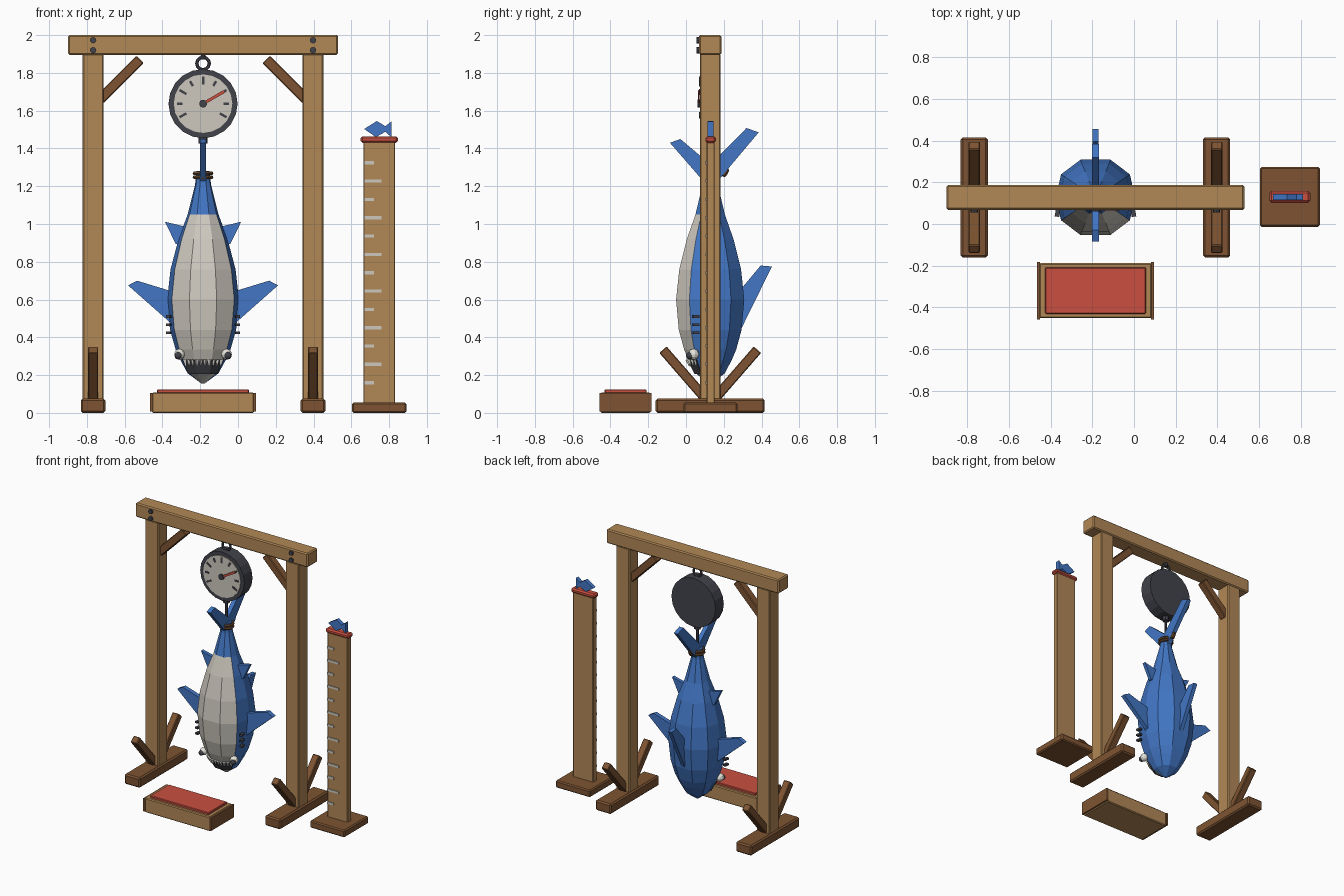
import bpy, bmesh, math
from mathutils import Vector, Matrix

if "Cube" in bpy.data.objects:
    bpy.data.objects.remove(bpy.data.objects["Cube"])

CX, CY = -0.185, 0.128      # centre of gallows and fish


def mat(name, r, g, b):
    m = bpy.data.materials.new(name)
    lin = [(c / 255 / 12.92) if c < 10 else ((c / 255 + 0.055) / 1.055) ** 2.4 for c in (r, g, b)]
    m.diffuse_color = (*lin, 1)
    m.use_nodes = True
    m.node_tree.nodes["Principled BSDF"].inputs["Base Color"].default_value = m.diffuse_color
    return m


WOOD = mat("light_wood", 178, 136, 86)
DARK = mat("dark_wood", 126, 84, 50)
BLUE = mat("fish_blue", 66, 118, 196)
PALE = mat("pale_grey", 206, 201, 191)
METAL = mat("dark_metal", 66, 67, 75)
RED = mat("red_paint", 202, 80, 64)
WHITE = mat("tooth_white", 232, 230, 222)
ROPE = mat("rope_brown", 104, 72, 46)


def finish(name, bm, *mats):
    bmesh.ops.recalc_face_normals(bm, faces=bm.faces)
    me = bpy.data.meshes.new(name)
    bm.to_mesh(me)
    bm.free()
    for m in mats:
        me.materials.append(m)
    ob = bpy.data.objects.new(name, me)
    bpy.context.collection.objects.link(ob)
    return ob


def box(name, c, size, m, bevel=0.0, rot=(0, 0, 0)):
    bm = bmesh.new()
    bmesh.ops.create_cube(bm, size=1)
    bmesh.ops.scale(bm, vec=size, verts=bm.verts)
    ob = finish(name, bm, m)
    ob.location, ob.rotation_euler = c, rot
    if bevel:
        b = ob.modifiers.new("bevel", "BEVEL")
        b.width, b.segments = bevel, 1
    return ob


def rod(name, p, q, r1, m, n=8, r2=None):
    p, q = Vector(p), Vector(q)
    d = q - p
    bm = bmesh.new()
    bmesh.ops.create_cone(bm, cap_ends=True, segments=n, radius1=r1,
                          radius2=r1 if r2 is None else r2, depth=d.length)
    ob = finish(name, bm, m)
    ob.location, ob.rotation_euler = (p + q) / 2, d.to_track_quat('Z', 'Y').to_euler()
    return ob


def plate(name, pts, axis, centre, thick, m):
    """Flat outline extruded along x (points y,z) or y (points x,z)."""
    bm = bmesh.new()
    sides = []
    for s in (-0.5, 0.5):
        k = centre + s * thick
        sides.append([bm.verts.new((k, a, b) if axis == 'x' else (a, k, b)) for a, b in pts])
    bm.faces.new(sides[0])
    bm.faces.new(sides[1])
    for i in range(len(pts)):
        j = (i + 1) % len(pts)
        bm.faces.new((sides[0][i], sides[0][j], sides[1][j], sides[1][i]))
    return finish(name, bm, m)


def ball(name, c, r, m):
    bm = bmesh.new()
    bmesh.ops.create_uvsphere(bm, u_segments=10, v_segments=6, radius=r)
    ob = finish(name, bm, m)
    ob.location = c


def ring(name, c, R, r, m, rot=(0, 0, 0), n=12):
    bpy.ops.mesh.primitive_torus_add(location=c, rotation=rot, major_radius=R, minor_radius=r,
                                     major_segments=n, minor_segments=6)
    bpy.context.object.name = name
    bpy.context.object.data.materials.append(m)


# Gallows frame
box("top_beam", (CX, CY, 1.948), (1.43, 0.12, 0.105), WOOD, 0.008)
for s, side in ((-1, "left"), (1, "right")):
    px = CX + s * 0.582
    box(side + "_post", (px, CY, 0.98), (0.11, 0.11, 1.84), WOOD, 0.006)
    box(side + "_foot", (px, CY, 0.038), (0.13, 0.577, 0.076), DARK, 0.01)
    box(side + "_upper_brace", (CX + s * 0.44, CY, 1.765), (0.055, 0.055, 0.30), DARK, 0.005,
        (0, math.radians(-45 * s), 0))
    for t in (-1, 1):
        box(side + "_foot_brace", (px, CY + t * 0.14, 0.208), (0.054, 0.052, 0.335), DARK, 0.005,
            (math.radians(-41 * t), 0, 0))
    for z in (1.92, 1.973):
        rod("beam_bolt", (px, 0.08, z), (px, 0.055, z), 0.017, METAL)

# Dial scale
DZ = 1.637
rod("scale_case", (CX, 0.175, DZ), (CX, 0.078, DZ), 0.183, METAL, 20)
rod("scale_face", (CX, 0.08, DZ), (CX, 0.073, DZ), 0.155, PALE, 20)
for i in range(-4, 5):
    a = math.radians(30 * i)
    box("dial_tick", (CX + 0.123 * math.sin(a), 0.072, DZ + 0.123 * math.cos(a)),
        (0.013, 0.006, 0.042 if i % 2 == 0 else 0.03), METAL, rot=(0, a, 0))
a = math.radians(60)
box("dial_needle", (CX + 0.065 * math.sin(a), 0.068, DZ + 0.065 * math.cos(a)),
    (0.016, 0.008, 0.13), RED, rot=(0, a, 0))
rod("dial_hub", (CX, 0.075, DZ), (CX, 0.06, DZ), 0.021, METAL, 10)
ring("hanging_ring", (CX, CY, 1.85), 0.033, 0.009, METAL, (math.pi / 2, 0, 0))
rod("hanging_eye", (CX, CY, 1.87), (CX, CY, 1.9), 0.012, METAL)
rod("scale_socket", (CX, CY, 1.425), (CX, CY, 1.47), 0.024, METAL)
rod("scale_hook", (CX, CY, 1.27), (CX, CY, 1.44), 0.01, METAL)

# Fish body: flattened ten-sided rings, nose down
SECTION = [(1, 0), (.87, .58), (.38, .95), (-.38, .95), (-.87, .58),
           (-1, 0), (-.87, -.58), (-.38, -.95), (.38, -.95), (.87, -.58)]
PROFILE = [(.155, .008), (.21, .082), (.28, .12), (.335, .145), (.44, .175), (.60, .190),
           (.76, .172), (.92, .13), (1.05, .082), (1.21, .042), (1.28, .034)]
bm = bmesh.new()
rings = [[bm.verts.new((CX + r * x, CY + r * y, z)) for x, y in SECTION] for z, r in PROFILE]
bm.faces.new(rings[0])
bm.faces.new(rings[-1])
for k in range(len(rings) - 1):
    for i in range(10):
        j = (i + 1) % 10
        f = bm.faces.new((rings[k][i], rings[k][j], rings[k + 1][j], rings[k + 1][i]))
        f.material_index = int(i in (6, 7, 8) and PROFILE[k][0] < 1.04)   # pale belly
finish("fish_body", bm, BLUE, PALE)

# Mouth band on the belly side, with teeth
bm = bmesh.new()
lo, hi = [[[bm.verts.new((CX + r * k * x, CY + r * k * y, z)) for x, y in SECTION[6:]]
           for k in (1, 0.85)] for z, r in ((.207, .088), (.282, .128))]
for i in range(3):
    for q in ((lo[0], hi[0]), (lo[1], hi[1]), (lo[0], lo[1]), (hi[0], hi[1])):
        bm.faces.new((q[0][i], q[0][i + 1], q[1][i + 1], q[1][i]))
for i in (0, 3):
    bm.faces.new((lo[0][i], lo[1][i], hi[1][i], hi[0][i]))
finish("mouth", bm, METAL)
for i in range(3):
    n = 4 if i == 1 else 3
    for k in range(n):
        t = (k + 0.5) / n
        p = Vector(SECTION[6 + i]).lerp(Vector(SECTION[7 + i]), t)
        rod("tooth", (CX + .124 * p.x, CY + .124 * p.y, .283),
            (CX + .117 * p.x, CY + .117 * p.y, .245), 0.013, WHITE, 4, 0.001)

# Paired features: eyes, gills, side fins
for s, side in ((-1, "left"), (1, "right")):
    ball(side + "_eye", (CX + s * .125, .04, .31), 0.029, WHITE)
    ball(side + "_pupil", (CX + s * .132, .02, .303), 0.02, METAL)
    for z in (.425, .467, .51):
        box(side + "_gill", (CX + s * .182, .053, z), (.022, .036, .014), METAL,
            rot=(0, 0, s * math.radians(10)))
    plate(side + "_side_fin", [(CX + s * x, z) for x, z in
          ((.15, .46), (.182, .485), (.397, .675), (.35, .70), (.17, .645), (.14, .62))],
          'y', CY, 0.032, BLUE)
    plate(side + "_rear_fin", [(CX + s * x, z) for x, z in
          ((.10, .88), (.145, .895), (.202, 1.012), (.09, .985), (.06, .97))],
          'y', CY, 0.026, BLUE)

# Back fin and forked tail
plate("back_fin", [(.24, .43), (.295, .45), (.455, .775), (.395, .78), (.27, .63), (.22, .6)],
      'x', CX, 0.03, BLUE)
plate("tail_fin", [(.115, 1.2), (-.085, 1.43), (-.03, 1.45), (.13, 1.315),
                   (.32, 1.508), (.385, 1.485), (.145, 1.2)], 'x', CX, 0.032, BLUE)

# Rope round the tail
for z in (1.248, 1.268):
    ring("tail_rope", (CX, CY, z), 0.045, 0.01, ROPE)
box("rope_knot", (CX, .205, 1.275), (.03, .035, .05), ROPE, 0.008, (-0.5, 0, 0))

# Measuring board with fish finial
BX = 0.748
box("board_base", (BX, .13, .027), (.288, .287, .054), DARK, 0.008)
box("measuring_board", (BX, .13, .74), (.168, .042, 1.39), WOOD, 0.004)
box("board_cap", (BX, .13, 1.447), (.197, .056, .034), RED, 0.01)
for i in range(13):
    w = 0.095 if i % 2 else 0.055
    box("board_mark", (.666 + w / 2, .107, .16 + .097 * i), (w, .009, .017), PALE)
plate("fish_finial", [(.668, 1.503), (.735, 1.545), (.78, 1.518), (.812, 1.543),
                      (.812, 1.46), (.78, 1.488), (.73, 1.46)], 'y', .13, 0.03, BLUE)

# Low platform in front
box("platform", (CX, -.32, .054), (.54, .265, .108), WOOD, 0.006)
box("platform_pad", (CX, -.32, .112), (.485, .222, .024), RED, 0.004)
for s in (-1, 1):
    box("platform_end", (CX + s * .274, -.32, .056), (.014, .275, .096), DARK)
